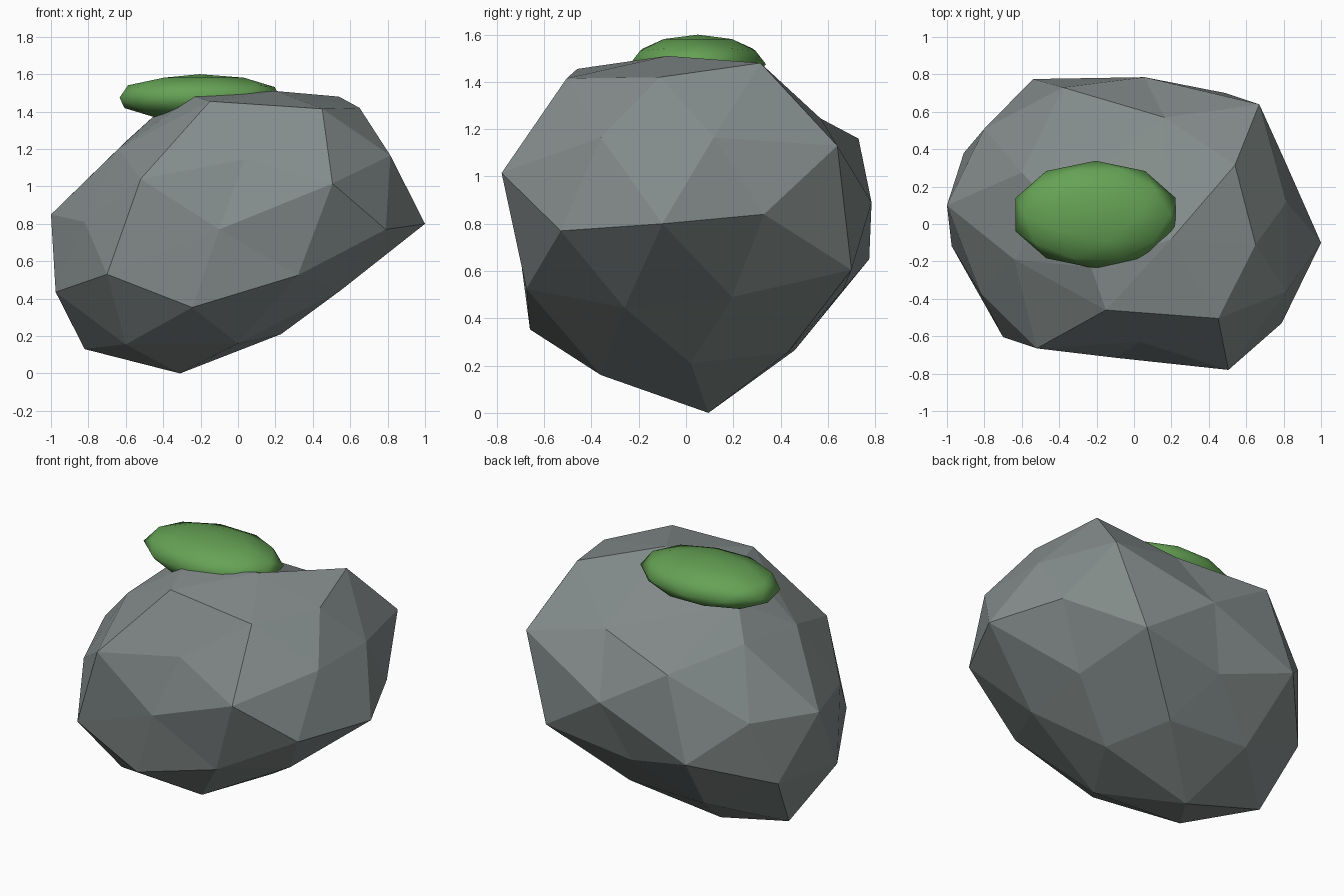
import bpy, bmesh
from mathutils import Vector

if "Cube" in bpy.data.objects:
    bpy.data.objects.remove(bpy.data.objects["Cube"])


def material(name, rgb):
    m = bpy.data.materials.new(name)
    m.diffuse_color = (*rgb, 1)
    m.use_nodes = True
    m.node_tree.nodes["Principled BSDF"].inputs["Base Color"].default_value = m.diffuse_color
    return m


stone = material("stone_grey", (0.23, 0.265, 0.26))
green = material("moss_green", (0.13, 0.36, 0.09))

# Corners of the boulder, by region
corners = [
    # crown
    (.2, -.08, 1.51), (-.15, -.46, 1.455), (.45, -.505, 1.415), (.65, -.11, 1.42),
    (.54, .315, 1.48), (-.23, -.23, 1.48), (-.435, .1, 1.39),
    # front
    (.505, -.78, 1.015), (.32, -.675, .525), (-.245, -.66, .353), (-.7, -.605, .53),
    (-.52, -.665, 1.04), (-.1, -.715, .77), (.035, -.63, 1.145),
    # right side
    (.79, -.53, .77), (1, -.1, .8), (.55, -.26, .445), (.815, -.36, 1.165),
    (.815, .117, 1.165), (.67, .64, 1.13), (.81, .33, .84), (.57, .195, .49),
    # left side
    (-1, .1, .85), (-.975, -.118, .435), (-.64, -.19, 1.2), (-.82, -.37, .81),
    (-.8, .51, .88), (-.91, .38, .48), (-.6, .275, 1.24),
    # back
    (.49, .7, .605), (.163, .57, 1.245), (.056, .785, .89), (-.54, .775, .65),
    (-.38, .73, 1.16), (-.08, .665, .52),
    # underside
    (-.31, .095, 0), (.23, .02, .21), (-.6, -.305, .155), (0, -.36, .16),
    (-.82, .143, .13), (-.45, .46, .265), (.09, .43, .255),
]

# Boulder: triangulate the corners on a sphere so dents are kept, then move them into place
centre = Vector((-.03, 0, .78))
long_axis = Vector((.8, 0, .6))
bm = bmesh.new()
place = {}
for c in corners:
    d = Vector(c) - centre
    d -= long_axis * d.dot(long_axis) * .25
    place[bm.verts.new(d.normalized())] = Vector(c)
bmesh.ops.convex_hull(bm, input=bm.verts[:])
for v, co in place.items():
    v.co = co
bmesh.ops.recalc_face_normals(bm, faces=bm.faces[:])
mesh = bpy.data.meshes.new("boulder")
bm.to_mesh(mesh)
bm.free()
mesh.materials.append(stone)
bpy.context.collection.objects.link(bpy.data.objects.new("boulder", mesh))

# Moss cushion lying on the crown
bpy.ops.mesh.primitive_ico_sphere_add(subdivisions=2, radius=1, location=(-.205, .05, 1.475))
moss = bpy.context.object
moss.name = "moss_patch"
moss.scale = (.45, .288, .125)
bpy.ops.object.transform_apply(location=False, rotation=False, scale=True)
bpy.ops.object.shade_smooth()
moss.data.materials.append(green)
